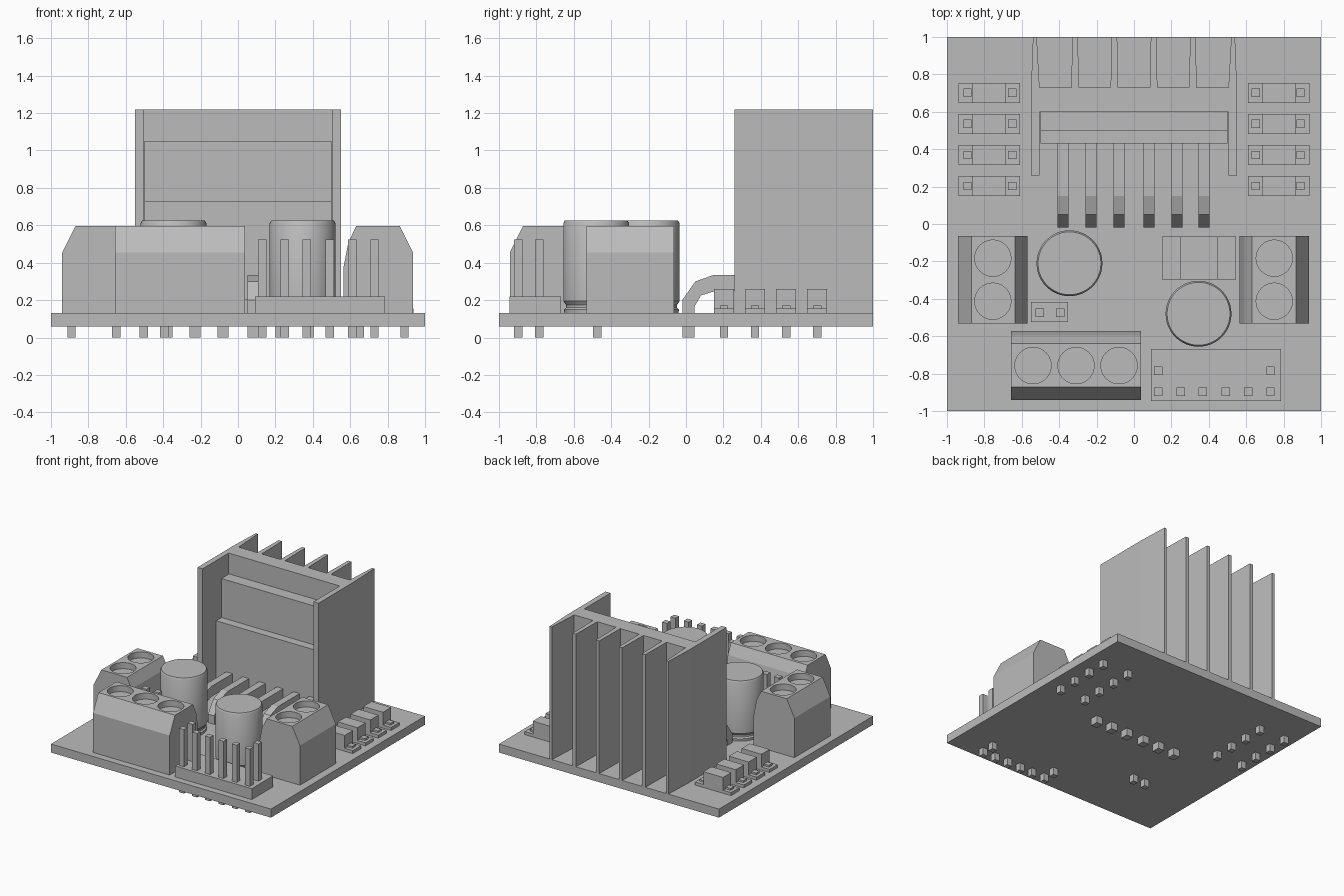
import bpy, bmesh, math
from mathutils import Matrix, Vector

cube = bpy.data.objects.get("Cube")
if cube:
    bpy.data.objects.remove(cube, do_unlink=True)

grey = bpy.data.materials.new("plain grey")
grey.use_nodes = True
COLOUR = (0.5, 0.5, 0.5, 1)
grey.diffuse_color = COLOUR
grey.node_tree.nodes["Principled BSDF"].inputs["Base Color"].default_value = COLOUR

TOP = 0.13      # upper face of the board
PIN = 0.045     # square pin width


def finish(name, bm, smooth=False):
    bmesh.ops.recalc_face_normals(bm, faces=bm.faces)
    mesh = bpy.data.meshes.new(name)
    bm.to_mesh(mesh)
    bm.free()
    mesh.materials.append(grey)
    obj = bpy.data.objects.new(name, mesh)
    bpy.context.collection.objects.link(obj)
    if smooth:
        bpy.ops.object.select_all(action='DESELECT')
        obj.select_set(True)
        bpy.context.view_layer.objects.active = obj
        bpy.ops.object.shade_smooth_by_angle(angle=math.radians(30))
    return obj


def add_box(bm, x, y, z):
    size = Vector((x[1] - x[0], y[1] - y[0], z[1] - z[0]))
    mid = Vector((sum(x), sum(y), sum(z))) / 2
    bmesh.ops.create_cube(bm, size=1, matrix=Matrix.Translation(mid) @ Matrix.Diagonal(size).to_4x4())


def add_pin(bm, x, y, top):
    h = PIN / 2
    add_box(bm, (x - h, x + h), (y - h, y + h), (0, top))


def box(name, x, y, z):
    bm = bmesh.new()
    add_box(bm, x, y, z)
    return finish(name, bm)


def prism(name, outline, axis, start, end):
    """Extrude a 2D outline along the x, y or z axis."""
    place = {"x": lambda a, b, t: (t, a, b),
             "y": lambda a, b, t: (a, t, b),
             "z": lambda a, b, t: (a, b, t)}[axis]
    bm = bmesh.new()
    face = bm.faces.new([bm.verts.new(place(a, b, start)) for a, b in outline])
    out = bmesh.ops.extrude_face_region(bm, geom=[face])
    verts = [v for v in out["geom"] if isinstance(v, bmesh.types.BMVert)]
    bmesh.ops.translate(bm, verts=verts, vec=Vector(place(0, 0, end)) - Vector(place(0, 0, start)))
    return finish(name, bm)


def lathe(name, outline, x, y):
    bm = bmesh.new()
    verts = [bm.verts.new((r, 0, z)) for r, z in outline]
    edges = [bm.edges.new(pair) for pair in zip(verts, verts[1:])]
    bmesh.ops.spin(bm, geom=verts + edges, cent=(0, 0, 0), axis=(0, 0, 1),
                   angle=math.tau, steps=48, use_merge=True)
    bmesh.ops.remove_doubles(bm, verts=bm.verts, dist=0.0001)
    obj = finish(name, bm, smooth=True)
    obj.location = (x, y, 0)


# Circuit board
box("board", (-1, 1), (-1, 1), (0.06, TOP))

# Finned heatsink: one outline, mirrored about x = 0
half = [(0, 0.73), (0.085, 0.73), (0.09, 1), (0.12, 1), (0.125, 0.73),
        (0.295, 0.73), (0.3, 1), (0.33, 1), (0.335, 0.73), (0.505, 0.73),
        (0.52, 1), (0.54, 1), (0.55, 0.73), (0.55, 0.26), (0.505, 0.26), (0.505, 0.6)]
prism("heatsink", half + [(-x, y) for x, y in reversed(half[1:])], "z", TOP, 1.22)

# Driver chip with thinner mounting tab
prism("driver_chip", [(0.6, 0.2), (0.43, 0.2), (0.43, 0.73), (0.5, 0.73), (0.5, 1.05), (0.6, 1.05)],
      "x", -0.5, 0.5)

# Bent chip leads
lead = [(-0.02, 0), (-0.02, 0.2), (0.05, 0.3), (0.15, 0.335), (0.43, 0.335),
        (0.43, 0.25), (0.16, 0.25), (0.08, 0.225), (0.045, 0.165), (0.045, 0)]
for i, x in enumerate((-0.38, -0.23, -0.08, 0.08, 0.23, 0.375)):
    prism(f"chip_lead_{i + 1}", lead, "x", x - 0.029, x + 0.029)


# Screw terminals with round recesses
def terminal(name, x, y, turn, count):
    length = 0.23 * count
    outline = [(-0.185, TOP), (-0.185, 0.38), (-0.16, 0.51), (-0.118, 0.595),
               (0.115, 0.595), (0.185, 0.455), (0.185, TOP)]
    obj = prism(name, outline, "y", -length / 2 - 0.003, length / 2 + 0.003)
    bm = bmesh.new()
    for i in range(count):
        spot = Vector((0, (i - (count - 1) / 2) * 0.23, 0.595))
        bmesh.ops.create_cone(bm, cap_ends=True, segments=40, radius1=0.097, radius2=0.097,
                              depth=0.1, matrix=Matrix.Translation(spot))
    cutter = finish("recess_cutter", bm)
    cutter.hide_render = True
    cut = obj.modifiers.new("recesses", 'BOOLEAN')
    cut.object = cutter
    cut.solver = 'EXACT'
    bpy.context.view_layer.update()
    obj.data = bpy.data.meshes.new_from_object(obj.evaluated_get(bpy.context.evaluated_depsgraph_get()))
    obj.modifiers.clear()
    bpy.data.objects.remove(cutter, do_unlink=True)
    obj.location = (x, y, 0)
    obj.rotation_euler.z = turn


terminal("left_terminal", 0.75, -0.298, 0, 2)
terminal("right_terminal", -0.755, -0.298, math.pi, 2)
terminal("front_terminal", -0.31, -0.757, -math.pi / 2, 3)

# Capacitors with a crimped foot
can = [(0, TOP), (0.17, TOP), (0.172, 0.15), (0.162, 0.16), (0.162, 0.175),
       (0.176, 0.195), (0.176, 0.61), (0.168, 0.625), (0, 0.625)]
lathe("right_capacitor", can, -0.345, -0.21)
lathe("left_capacitor", can, 0.345, -0.48)

# Diode
bm = bmesh.new()
add_box(bm, (0.15, 0.545), (-0.297, -0.067), (TOP, 0.16))
add_box(bm, (0.245, 0.45), (-0.297, -0.067), (TOP, 0.26))
finish("diode", bm)

# Small side components, four on each side
for side, word in ((1, "left"), (-1, "right")):
    for i in range(4):
        y = 0.203 + 0.166 * i
        ys = (y - 0.053, y + 0.053)
        bm = bmesh.new()
        add_box(bm, sorted((side * 0.61, side * 0.938)), ys, (TOP, 0.155))
        add_box(bm, sorted((side * 0.685, side * 0.865)), ys, (TOP, 0.26))
        for x in (0.65, 0.89):
            add_pin(bm, side * x, y, 0.17)
        finish(f"{word}_component_{i + 1}", bm)

# Control header and its pins
columns = (0.13, 0.25, 0.367, 0.49, 0.61, 0.73)
box("header_base", (0.09, 0.787), (-0.945, -0.667), (TOP, 0.22))
bm = bmesh.new()
for x in columns:
    add_pin(bm, x, -0.897, 0.525)
for x in (columns[0], columns[-1]):
    add_pin(bm, x, -0.785, 0.525)
finish("header_pins", bm)

# Two-pin jumper header
box("jumper_base", (-0.55, -0.352), (-0.525, -0.417), (TOP, 0.22))
bm = bmesh.new()
for x in (-0.505, -0.395):
    add_pin(bm, x, -0.475, 0.525)
finish("jumper_pins", bm)
